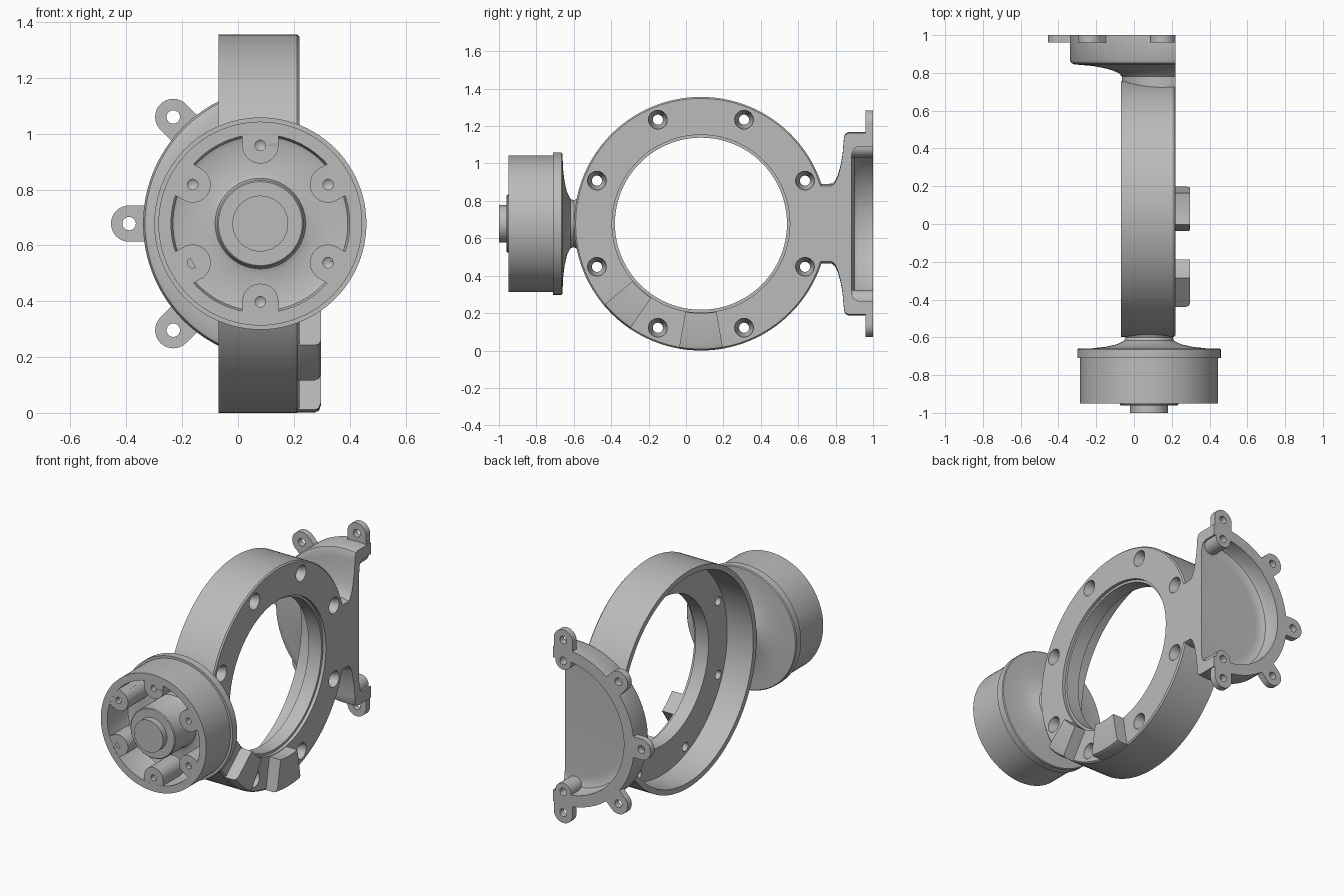
import bpy, bmesh, math
from mathutils import Vector, Matrix

cube = bpy.data.objects.get("Cube")
if cube:
    bpy.data.objects.remove(cube)

mat = bpy.data.materials.new("plain grey")
mat.use_nodes = True
GREY = (0.5, 0.5, 0.5, 1)
mat.diffuse_color = GREY
mat.node_tree.nodes["Principled BSDF"].inputs["Base Color"].default_value = GREY

CZ = 0.678                              # height shared by every axis
RING = Vector((0, 0.08, CZ))            # ring axis along x
DRUM = Vector((0.08, 0, CZ))            # drum axis along y
HOUSING = Vector((0.15, 0, CZ))         # half housing axis along y
FACE_X = 0.22
AXES = {"x": Vector((1, 0, 0)), "y": Vector((0, 1, 0))}


def make(name, bm):
    bmesh.ops.recalc_face_normals(bm, faces=bm.faces)
    me = bpy.data.meshes.new(name)
    bm.to_mesh(me)
    bm.free()
    me.materials.append(mat)
    ob = bpy.data.objects.new(name, me)
    bpy.context.collection.objects.link(ob)
    return ob


def lathe(name, profile, axis, centre, closed=False, steps=96, start=0, sweep=360):
    """Turn (along, radius) points round an axis; angle 0 points up."""
    bm = bmesh.new()
    ax = AXES[axis]
    turn = Matrix.Rotation(math.radians(start), 3, ax)
    vs = [bm.verts.new(centre + ax * a + turn @ Vector((0, 0, r))) for a, r in profile]
    pairs = list(zip(vs, vs[1:])) + ([(vs[-1], vs[0])] if closed else [])
    edges = [bm.edges.new(p) for p in pairs]
    bmesh.ops.spin(bm, geom=vs + edges, cent=centre, axis=ax,
                   angle=math.radians(sweep), steps=steps, use_duplicate=False)
    bmesh.ops.remove_doubles(bm, verts=bm.verts, dist=1e-5)
    if sweep < 360:
        bmesh.ops.holes_fill(bm, edges=[e for e in bm.edges if e.is_boundary], sides=0)
    return make(name, bm)


def rod(name, a, b, r, axis, centre, steps=32):
    return lathe(name, [(a, 0), (a, r), (b, r), (b, 0)], axis, centre, steps=steps)


def box(name, lo, hi, turn=None, pivot=None):
    bm = bmesh.new()
    bmesh.ops.create_cube(bm, size=1)
    for v in bm.verts:
        v.co = Vector([l + (h - l) * (c + 0.5) for l, h, c in zip(lo, hi, v.co)])
        if turn is not None:
            v.co = pivot + turn @ v.co
    return make(name, bm)


def combine(target, tools, operation):
    """Apply booleans and drop the tools."""
    for tool in tools:
        mod = target.modifiers.new("cut", "BOOLEAN")
        mod.operation, mod.object, mod.solver = operation, tool, "EXACT"
        deps = bpy.context.evaluated_depsgraph_get()
        me = bpy.data.meshes.new_from_object(target.evaluated_get(deps))
        target.modifiers.clear()
        target.data = me
        bpy.data.objects.remove(tool)


def around(centre, axis, angle, r):
    return centre + Matrix.Rotation(math.radians(angle), 3, AXES[axis]) @ Vector((0, 0, r))


# Main ring: thin outer wall with a thick flange on one side
ring = lathe("main_ring", [(FACE_X, 0.475), (FACE_X, 0.67), (0.212, 0.678), (-0.07, 0.678),
                           (-0.07, 0.645), (0.11, 0.645), (0.11, 0.46), (0.2, 0.46),
                           (0.2, 0.475)], "x", RING, closed=True, steps=128)
screw = [(0.23, 0), (0.23, 0.05), (0.21, 0.05), (0.165, 0.027), (0.05, 0.027), (0.05, 0)]
combine(ring, [lathe("screw_cutter", screw, "x", around(RING, "x", 22.5 + 45 * i, 0.602), steps=32)
               for i in range(8)], "DIFFERENCE")

# Two raised wedge tabs on the ring face
tab = [(0.2, 0.478), (0.297, 0.478), (0.297, 0.65), (0.29, 0.67), (0.275, 0.677), (0.2, 0.677)]
for name, start, sweep in (("bottom_tab", 170, 20), ("side_tab", 214, 16)):
    # angles run from the top towards the front, so mirror them to the rear side
    lathe(name, tab, "x", RING, closed=True, steps=8, start=360 - start - sweep, sweep=sweep)

# Drum with pocketed front, hub, pin and a flared neck to the ring
drum = lathe("drum", [(-1, 0), (-1, 0.1), (-0.96, 0.1), (-0.96, 0.15), (-0.955, 0.155),
                      (-0.775, 0.155), (-0.757, 0.162), (-0.75, 0.18), (-0.75, 0.295),
                      (-0.757, 0.313), (-0.775, 0.32), (-0.95, 0.32), (-0.95, 0.365),
                      (-0.71, 0.365), (-0.71, 0.38), (-0.665, 0.38), (-0.66, 0.375),
                      (-0.658, 0.3), (-0.65, 0.23), (-0.637, 0.17), (-0.618, 0.132),
                      (-0.6, 0.125), (-0.585, 0.132), (-0.57, 0.14), (-0.57, 0)], "y", DRUM)
posts = [around(DRUM, "y", 60 * i, 0.28) for i in range(6)]
webs = [box("web", (-0.065, -0.949, 0.28), (0.065, -0.72, 0.335),
            Matrix.Rotation(math.radians(60 * i), 3, "Y"), DRUM) for i in range(6)]
combine(drum, [rod("post", -0.949, -0.72, 0.065, "y", p) for p in posts] + webs, "UNION")
dimple = [(-0.98, 0), (-0.98, 0.019), (-0.92, 0.019), (-0.905, 0)]
combine(drum, [lathe("dimple_cutter", dimple, "y", p, steps=24) for p in posts], "DIFFERENCE")

# Half housing: dished shell with a flared neck, sliced flat on the ring face plane
housing = lathe("half_housing", [(0.69, 0), (0.69, 0.212), (0.78, 0.214), (0.797, 0.228),
                                 (0.812, 0.26), (0.826, 0.31), (0.837, 0.37), (0.842, 0.43),
                                 (0.845, 0.465), (0.853, 0.483), (0.868, 0.49), (1, 0.49),
                                 (1, 0.42), (0.925, 0.42), (0.9, 0.41), (0.887, 0.385),
                                 (0.885, 0.35), (0.885, 0)], "y", HOUSING)
lug_angles = [0, -45, -90, -135, 180]
lugs = [around(HOUSING, "y", a, 0.54) for a in lug_angles]
stems = [box("lug_stem", (-0.065, 0.96, 0.45), (0.065, 1, 0.54),
             Matrix.Rotation(math.radians(a), 3, "Y"), HOUSING) for a in lug_angles]
bosses = [around(HOUSING, "y", a, 0.41) for a in (0, 180)]
combine(housing, stems + [rod("lug", 0.96, 1, 0.065, "y", p) for p in lugs]
        + [rod("boss", 0.87, 1, 0.055, "y", p) for p in bosses], "UNION")
combine(housing, [rod("lug_cutter", 0.9, 1.1, 0.024, "y", p, 24) for p in lugs]
        + [rod("boss_cutter", 0.92, 1.1, 0.024, "y", p, 24) for p in bosses]
        + [rod("ring_clearance", -1, 1, 0.66, "x", RING, 128),
           box("slice", (FACE_X, 0, -1), (1, 2, 3))], "DIFFERENCE")

# Smooth the round surfaces, keep machined edges crisp
for ob in bpy.context.scene.objects:
    if ob.type == "MESH":
        bpy.ops.object.select_all(action="DESELECT")
        ob.select_set(True)
        bpy.context.view_layer.objects.active = ob
        bpy.ops.object.shade_smooth_by_angle(angle=math.radians(32))
